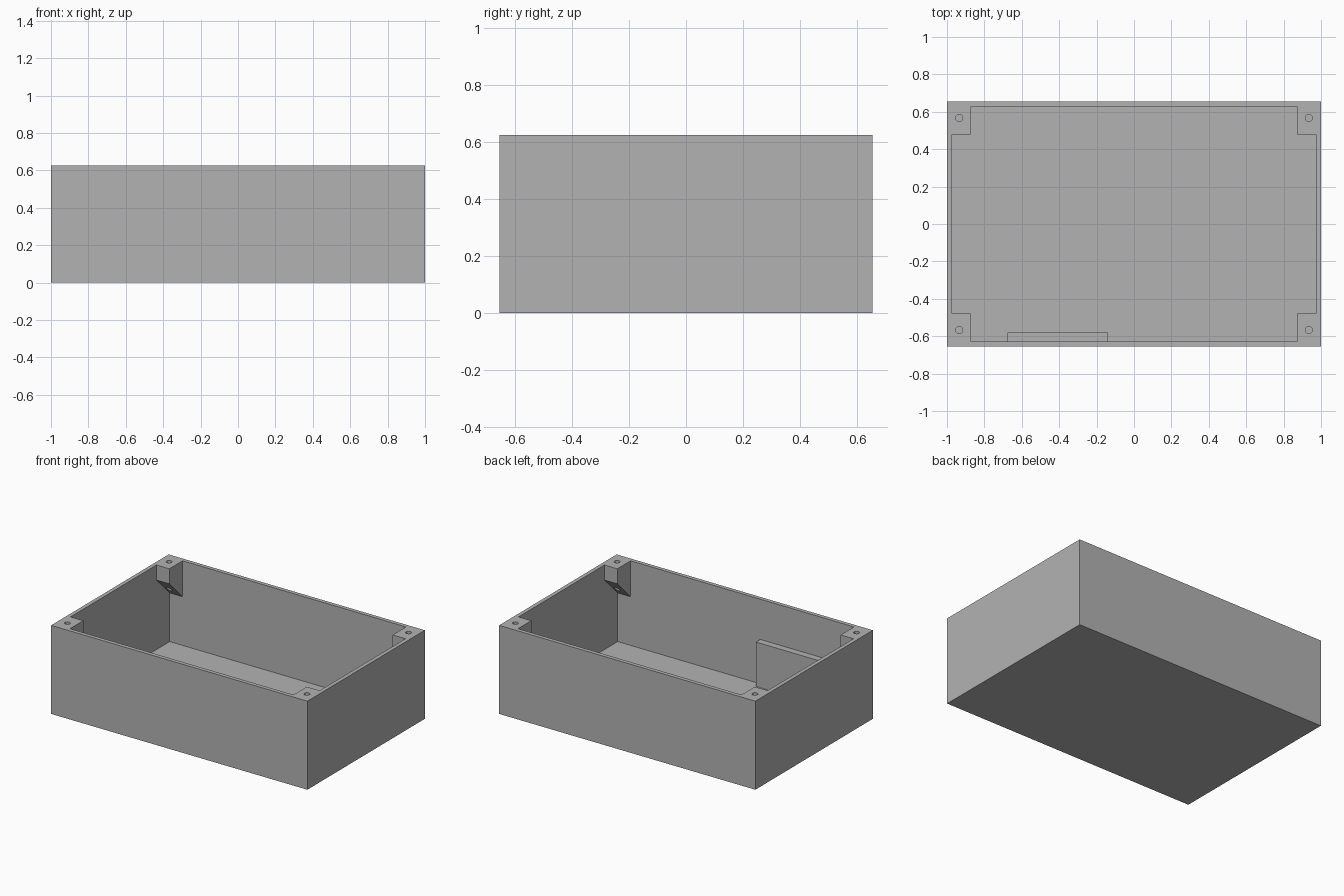
import bpy
import bmesh
from mathutils import Matrix

if "Cube" in bpy.data.objects:
    bpy.data.objects.remove(bpy.data.objects["Cube"], do_unlink=True)

# Main dimensions
HALF_X, HALF_Y, HEIGHT = 1.0, 0.655, 0.625
WALL = 0.028
IN_X, IN_Y = HALF_X - WALL, HALF_Y - WALL
POST_X, POST_Y = 0.872, 0.479
POST_DROP = 0.106
HOLE_X, HOLE_Y, HOLE_R = 0.935, 0.567, 0.019
OVER = 0.2

grey = bpy.data.materials.new("plain grey")
grey.use_nodes = True
colour = (0.45, 0.45, 0.45, 1)
grey.diffuse_color = colour
grey.node_tree.nodes["Principled BSDF"].inputs["Base Color"].default_value = colour


def make_object(name, bm):
    bmesh.ops.recalc_face_normals(bm, faces=bm.faces)
    mesh = bpy.data.meshes.new(name)
    bm.to_mesh(mesh)
    bm.free()
    obj = bpy.data.objects.new(name, mesh)
    bpy.context.collection.objects.link(obj)
    return obj


def prism(name, x0, x1, profile):
    """Extrude a (y, z) profile from x0 to x1."""
    bm = bmesh.new()
    face = bm.faces.new([bm.verts.new((x0, y, z)) for y, z in profile])
    ext = bmesh.ops.extrude_face_region(bm, geom=[face])
    moved = [v for v in ext["geom"] if isinstance(v, bmesh.types.BMVert)]
    bmesh.ops.translate(bm, verts=moved, vec=(x1 - x0, 0, 0))
    return make_object(name, bm)


def box(name, x0, x1, y0, y1, z0, z1):
    return prism(name, x0, x1, [(y0, z0), (y1, z0), (y1, z1), (y0, z1)])


def cylinder(name, x, y, z0, z1, radius):
    bm = bmesh.new()
    bmesh.ops.create_cone(bm, cap_ends=True, segments=32, radius1=radius,
                          radius2=radius, depth=z1 - z0,
                          matrix=Matrix.Translation((x, y, (z0 + z1) / 2)))
    return make_object(name, bm)


def subtract(target, cutter):
    """Cut one object out of another, then remove the cutter."""
    cutter.hide_render = True
    mod = target.modifiers.new("cut", "BOOLEAN")
    mod.operation = "DIFFERENCE"
    mod.solver = "EXACT"
    mod.object = cutter
    bpy.context.view_layer.objects.active = target
    bpy.ops.object.modifier_apply(modifier=mod.name)
    bpy.data.objects.remove(cutter, do_unlink=True)


# Outer block and the hollow to be taken from it
case = box("enclosure_case", -HALF_X, HALF_X, -HALF_Y, HALF_Y, 0, HEIGHT)
hollow = box("hollow", -IN_X, IN_X, -IN_Y, IN_Y, WALL, HEIGHT + OVER)

# Corner screw posts with 45 degree undersides stay solid
low = HEIGHT - POST_DROP
far_y = HALF_Y + OVER
far_low = low - (far_y - POST_Y)
corners = [(sx, sy) for sx in (-1, 1) for sy in (-1, 1)]
for sx, sy in corners:
    profile = [(sy * POST_Y, low), (sy * far_y, far_low),
               (sy * far_y, HEIGHT + 2 * OVER), (sy * POST_Y, HEIGHT + 2 * OVER)]
    subtract(hollow, prism("post", sx * POST_X, sx * (HALF_X + OVER), profile))

# Thick pad rising from the floor against the inside of the front wall
subtract(hollow, box("pad", -0.675, -0.14, -HALF_Y - OVER, -0.579, -OVER, 0.341))

subtract(case, hollow)

# Screw holes through the posts
for sx, sy in corners:
    subtract(case, cylinder("hole", sx * HOLE_X, sy * HOLE_Y, 0.3, HEIGHT + OVER, HOLE_R))

# Finish: one colour, smooth hole walls, sharp edges elsewhere
case.data.materials.clear()
case.data.materials.append(grey)
bpy.ops.object.select_all(action="DESELECT")
case.select_set(True)
bpy.context.view_layer.objects.active = case
bpy.ops.object.shade_smooth_by_angle()
